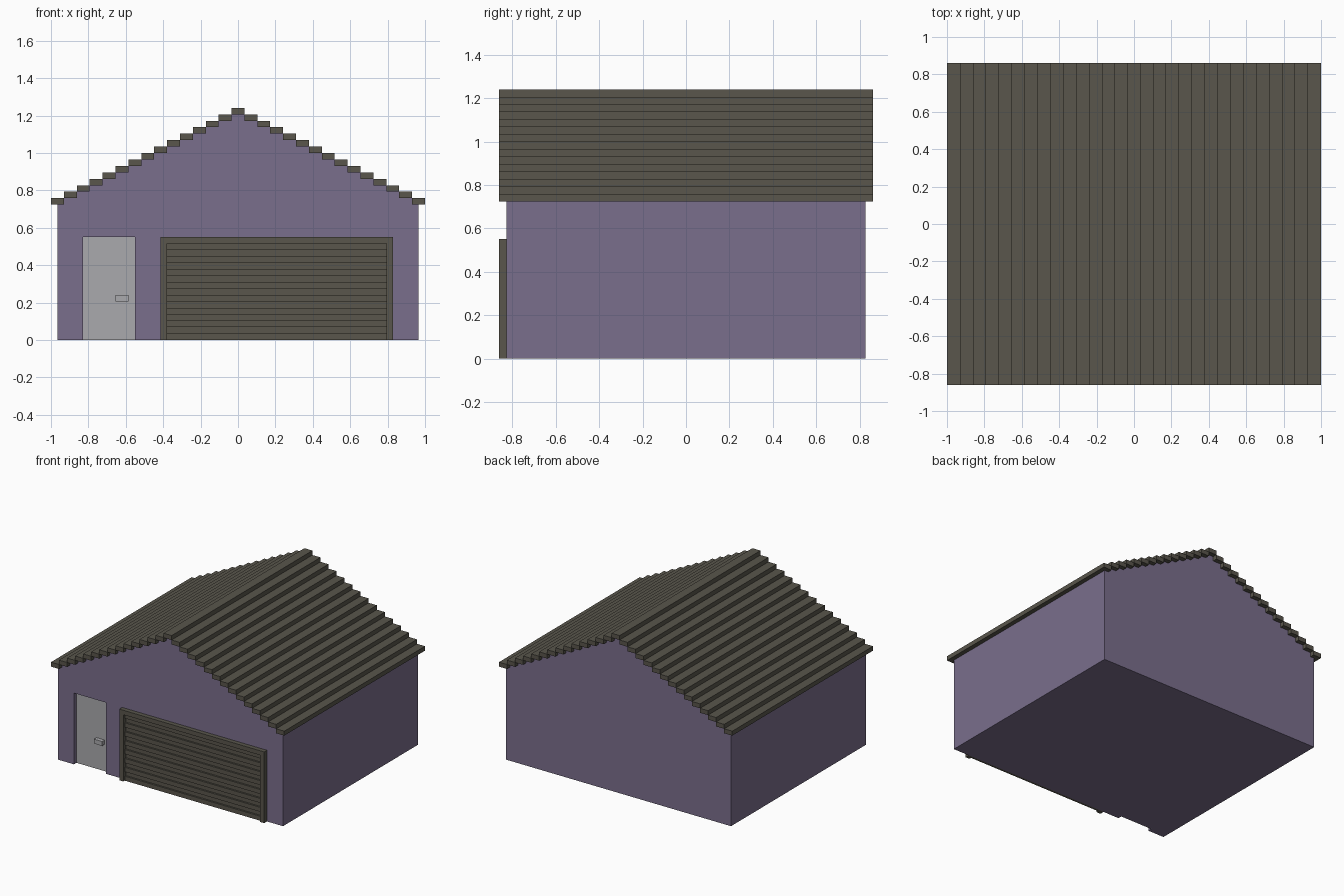
import bpy
import bmesh
from mathutils import Vector

cube = bpy.data.objects.get("Cube")
if cube:
    bpy.data.objects.remove(cube, do_unlink=True)

U = 1 / 29  # building module: every part sits on this grid


def material(name, rgb):
    m = bpy.data.materials.new(name)
    m.use_nodes = True
    m.diffuse_color = (*rgb, 1)
    m.node_tree.nodes["Principled BSDF"].inputs["Base Color"].default_value = (*rgb, 1)
    return m


PURPLE = material("wall purple", (0.195, 0.156, 0.262))
OLIVE = material("olive brown", (0.100, 0.092, 0.072))
GREY = material("door grey", (0.402, 0.402, 0.423))


def finish(name, bm, mat):
    bmesh.ops.recalc_face_normals(bm, faces=bm.faces)
    mesh = bpy.data.meshes.new(name)
    bm.to_mesh(mesh)
    bm.free()
    mesh.materials.append(mat)
    obj = bpy.data.objects.new(name, mesh)
    bpy.context.collection.objects.link(obj)
    return obj


def boxes(name, spans, mat):
    """One object from boxes given in modules as (x0, x1, y0, y1, z0, z1)."""
    bm = bmesh.new()
    for x0, x1, y0, y1, z0, z1 in spans:
        verts = bmesh.ops.create_cube(bm, size=1)["verts"]
        size = Vector((x1 - x0, y1 - y0, z1 - z0)) * U
        centre = Vector((x0 + x1, y0 + y1, z0 + z1)) * U / 2
        bmesh.ops.scale(bm, vec=size, verts=verts)
        bmesh.ops.translate(bm, vec=centre, verts=verts)
    return finish(name, bm, mat)


def prism(name, outline, y0, y1, mat):
    """Extrude an x-z outline in modules from y0 to y1."""
    bm = bmesh.new()
    face = bm.faces.new([bm.verts.new((x * U, y0 * U, z * U)) for x, z in outline])
    ext = bmesh.ops.extrude_face_region(bm, geom=[face])["geom"]
    verts = [g for g in ext if isinstance(g, bmesh.types.BMVert)]
    bmesh.ops.translate(bm, vec=(0, (y1 - y0) * U, 0), verts=verts)
    return finish(name, bm, mat)


# Gabled body, with a front wall layer notched for the side door
gable = [(28, 0), (28, 21.5), (0, 35.5), (-28, 21.5), (-28, 0)]
notch = [(-24, 0), (-24, 16), (-16, 16), (-16, 0)]
prism("house_body", gable, -23, 24, PURPLE)
prism("front_wall", gable + notch, -24, -23, PURPLE)

# Stepped roof boards, one ridge board and fourteen down each slope
boxes("roof_boards",
      [(2 * i - 1, 2 * i + 1, -25, 25, 35 - abs(i), 36 - abs(i)) for i in range(-14, 15)],
      OLIVE)

# Garage door frame
boxes("garage_frame",
      [(-12, -11, -25, -24, 0, 15), (23, 24, -25, -24, 0, 15), (-12, 24, -25, -24, 15, 16)],
      OLIVE)

# Garage door slats, alternately proud and set back
boxes("garage_slats",
      [(-11, 23, -24.5 if k % 2 == 0 else -24.1, -24, k, k + 1) for k in range(15)],
      OLIVE)

# Recessed side door and its handle
boxes("side_door", [(-24, -16, -23.1, -23, 0, 16)], GREY)
boxes("door_handle", [(-19, -17, -24, -23.1, 6, 7)], GREY)
